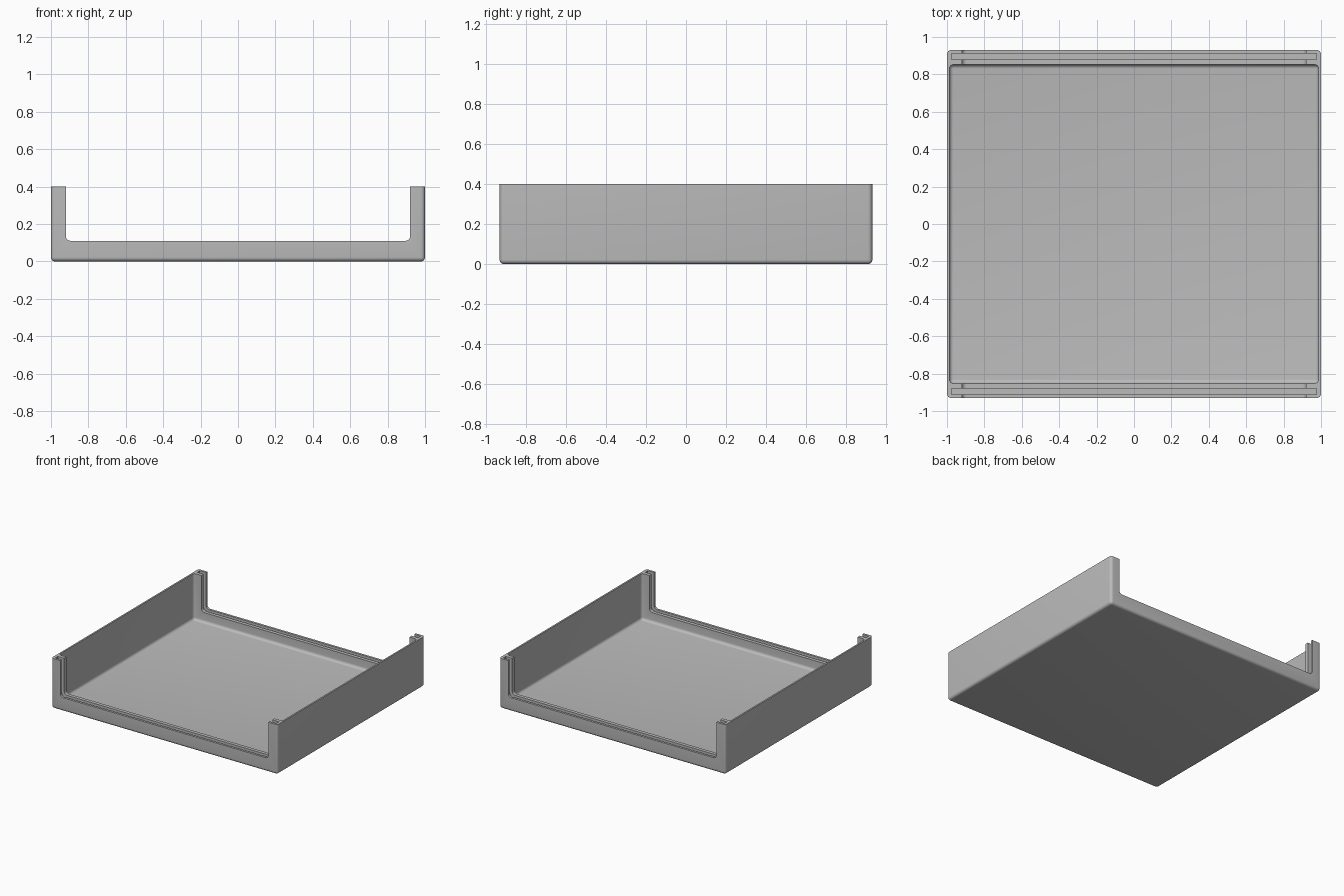
import bpy
import bmesh
from math import radians

cube = bpy.data.objects.get("Cube")
if cube:
    bpy.data.objects.remove(cube, do_unlink=True)

grey = bpy.data.materials.new("plain_grey")
grey.use_nodes = True
grey.diffuse_color = (0.5, 0.5, 0.5, 1)
grey.node_tree.nodes["Principled BSDF"].inputs["Base Color"].default_value = (0.5, 0.5, 0.5, 1)

HALF_X, HALF_Y, HEIGHT = 1.0, 0.93, 0.4
OVER = 0.6  # cutters reach above the rim


def block(name, x, y, z, radius=0, rounded=None):
    """Box from (low, high) spans, with chosen edges rounded."""
    spans = (x, y, z)
    bm = bmesh.new()
    bmesh.ops.create_cube(bm, size=1)
    for v in bm.verts:
        v.co = [lo + (c + 0.5) * (hi - lo) for c, (lo, hi) in zip(v.co, spans)]
    if radius:
        edges = [e for e in bm.edges if rounded(e)]
        bmesh.ops.bevel(bm, geom=edges, offset=radius, segments=6, profile=0.5,
                        affect="EDGES", clamp_overlap=True)
    bmesh.ops.recalc_face_normals(bm, faces=bm.faces)
    mesh = bpy.data.meshes.new(name)
    bm.to_mesh(mesh)
    bm.free()
    mesh.materials.append(grey)
    obj = bpy.data.objects.new(name, mesh)
    bpy.context.collection.objects.link(obj)
    return obj


def not_top(top):
    return lambda e: min(v.co.z for v in e.verts) < top - 0.01


def bottom_lengthwise(e):
    a, b = (v.co for v in e.verts)
    return max(a.z, b.z) < HEIGHT and abs(a.y - b.y) > 0.01


# Tray shell with rounded base and corners
tray = block("tray", (-HALF_X, HALF_X), (-HALF_Y, HALF_Y), (0, HEIGHT), 0.022, not_top(HEIGHT))

# Inner cavity, open end windows, and panel slots in both end frames
cutters = [
    block("cavity_cutter", (-0.987, 0.987), (-0.852, 0.852), (0.03, OVER), 0.022, not_top(OVER)),
    block("window_cutter", (-0.92, 0.92), (-1.2, 1.2), (0.11, OVER), 0.025, bottom_lengthwise),
]
for side in (-1, 1):
    y = sorted((side * 0.88, side * 0.912))
    cutters.append(block("slot_cutter", (-0.977, 0.977), y, (0.055, OVER)))

bpy.ops.object.select_all(action="DESELECT")
bpy.context.view_layer.objects.active = tray
tray.select_set(True)
for cutter in cutters:
    cutter.hide_render = True
    cut = tray.modifiers.new(cutter.name, "BOOLEAN")
    cut.operation = "DIFFERENCE"
    cut.solver = "EXACT"
    cut.object = cutter
    bpy.ops.object.modifier_apply(modifier=cut.name)
    bpy.data.objects.remove(cutter, do_unlink=True)

bpy.ops.object.shade_smooth_by_angle(angle=radians(30))
